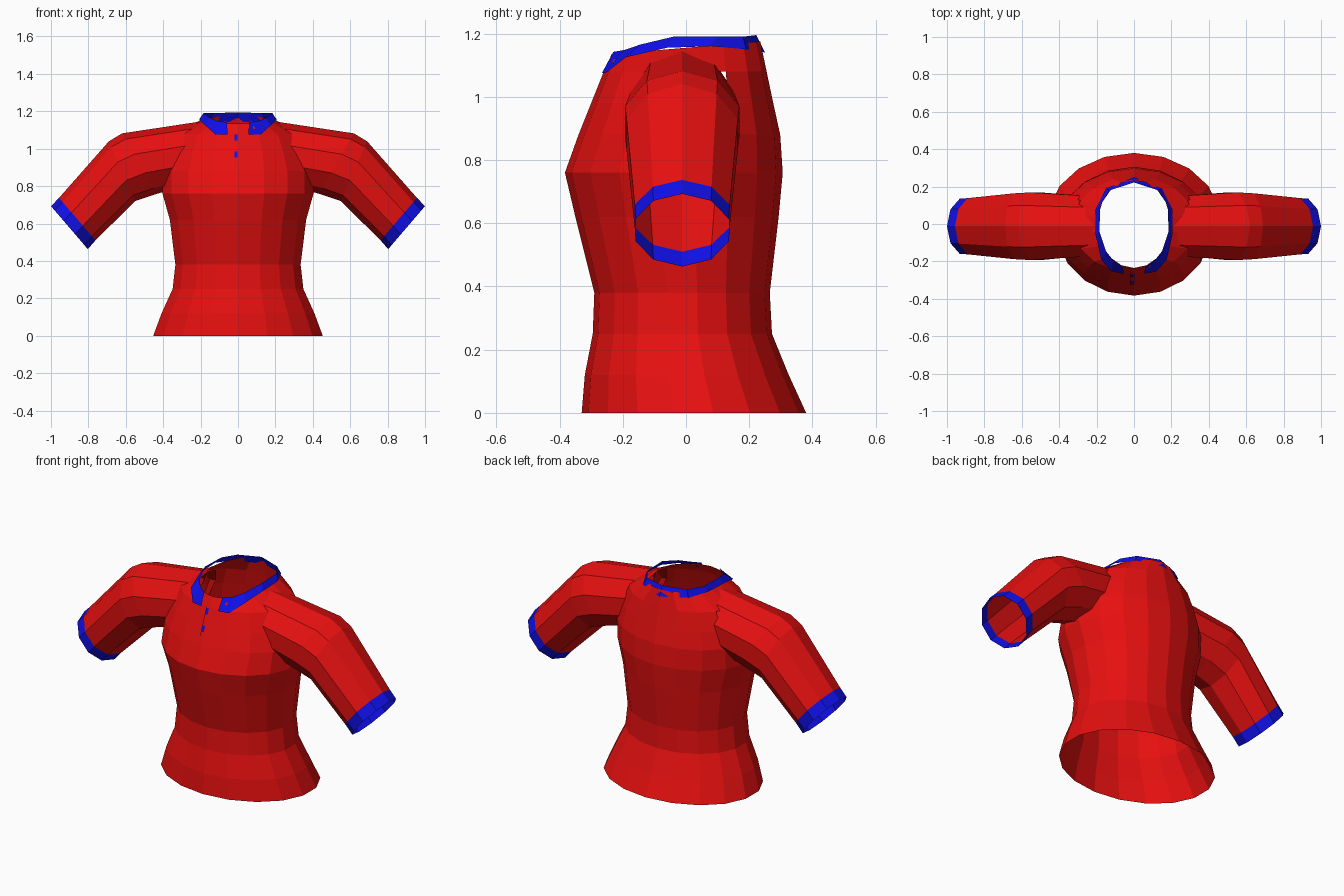
import bpy, bmesh
from math import sin, cos, pi

cube = bpy.data.objects.get("Cube")
if cube:
    bpy.data.objects.remove(cube)


def material(name, color):
    m = bpy.data.materials.new(name)
    m.use_nodes = True
    m.diffuse_color = color
    m.node_tree.nodes["Principled BSDF"].inputs["Base Color"].default_value = color
    return m


RED = material("red_fabric", (0.8, 0.005, 0.005, 1))
BLUE = material("blue_trim", (0.005, 0.005, 0.8, 1))


def loft(name, rings, mats, closed=True, trim_from=None, cut=None):
    """Skin a list of point rings; rows from trim_from on use the second material."""
    bm = bmesh.new()
    rows = [[bm.verts.new(p) for p in ring] for ring in rings]
    n = len(rows[0])
    for r in range(len(rows) - 1):
        for i in range(n if closed else n - 1):
            j = (i + 1) % n
            f = bm.faces.new((rows[r][i], rows[r][j], rows[r + 1][j], rows[r + 1][i]))
            f.material_index = int(trim_from is not None and r >= trim_from)
    if cut:
        holes = [f for f in bm.faces if cut(f.calc_center_median())]
        bmesh.ops.delete(bm, geom=holes, context='FACES')
    bmesh.ops.recalc_face_normals(bm, faces=bm.faces[:])
    mesh = bpy.data.meshes.new(name)
    bm.to_mesh(mesh)
    bm.free()
    for m in mats:
        mesh.materials.append(m)
    ob = bpy.data.objects.new(name, mesh)
    bpy.context.collection.objects.link(ob)
    return ob


# Torso: height, half width, front y, back y, backward rise
TORSO = [
    (0.00, 0.46, -0.33, 0.38, 0),
    (0.12, 0.415, -0.32, 0.325, 0),
    (0.25, 0.355, -0.295, 0.272, 0),
    (0.38, 0.34, -0.29, 0.265, 0),
    (0.62, 0.37, -0.35, 0.293, 0),
    (0.76, 0.41, -0.383, 0.306, 0),
    (0.88, 0.41, -0.34, 0.298, 0),
    (0.98, 0.38, -0.30, 0.276, 0),
    (1.08, 0.33, -0.26, 0.255, 0),
    (1.155, 0.195, -0.235, 0.235, 0.02),
]


def torso_ring(z, w, front, back, rise, n=18):
    mid, ry = (front + back) / 2, (back - front) / 2
    angles = [2 * pi * i / n for i in range(n)]
    return [(w * sin(a), mid - ry * cos(a), z - rise * cos(a)) for a in angles]


# Openings where the sleeves join
loft("torso", [torso_ring(*r) for r in TORSO], [RED],
     cut=lambda c: abs(c.x) > 0.2 and abs(c.y) < 0.13 and 0.94 < c.z < 1.1)

# Sleeves: top x, top z, bottom x, bottom z, half depth
SLEEVE = [
    (0.19, 1.147, 0.36, 0.78, 0.17),
    (0.62, 1.082, 0.43, 0.76, 0.19),
    (0.69, 1.04, 0.55, 0.72, 0.185),
    (0.957, 0.737, 0.762, 0.51, 0.158),
    (1.0, 0.693, 0.803, 0.463, 0.155),
]


def sleeve_ring(side, tx, tz, bx, bz, depth, n=10):
    ring = []
    for i in range(n):
        a = 2 * pi * i / n
        t = (1 - cos(a)) / 2
        ring.append((side * (tx + (bx - tx) * t), -0.012 + depth * sin(a), tz + (bz - tz) * t))
    return ring


for side, label in ((1, "left"), (-1, "right")):
    loft(label + "_sleeve", [sleeve_ring(side, *r) for r in SLEEVE], [RED, BLUE], trim_from=3)

# Collar: lower edge and upper edge, front point round to the back
LOWER = [(0.055, -0.266, 1.075), (0.12, -0.254, 1.075), (0.175, -0.19, 1.125),
         (0.205, -0.06, 1.155), (0.205, 0.08, 1.16), (0.15, 0.19, 1.15), (0, 0.25, 1.14)]
UPPER = [(0.06, -0.23, 1.142), (0.11, -0.195, 1.148), (0.15, -0.145, 1.165),
         (0.185, -0.04, 1.19), (0.18, 0.1, 1.19), (0.13, 0.18, 1.19), (0, 0.222, 1.195)]


def mirrored(half):
    return half + [(-x, y, z) for x, y, z in reversed(half[:-1])]


loft("collar", [mirrored(LOWER), mirrored(UPPER)], [BLUE], closed=False)


# Placket and buttons follow the slope of the chest
def chest_plate(name, x, z0, z1, half, lift, mat):
    def edge(z):
        y = -0.26 - 0.4 * (1.08 - z) - lift
        return [(x - half, y, z), (x + half, y, z)]
    loft(name, [edge(z0), edge(z1)], [mat], closed=False)


chest_plate("placket", -0.01, 0.93, 1.08, 0.012, 0.004, RED)
for k, z in enumerate((0.97, 1.06)):
    chest_plate("button_%d" % (k + 1), -0.01, z - 0.016, z + 0.016, 0.008, 0.008, BLUE)
